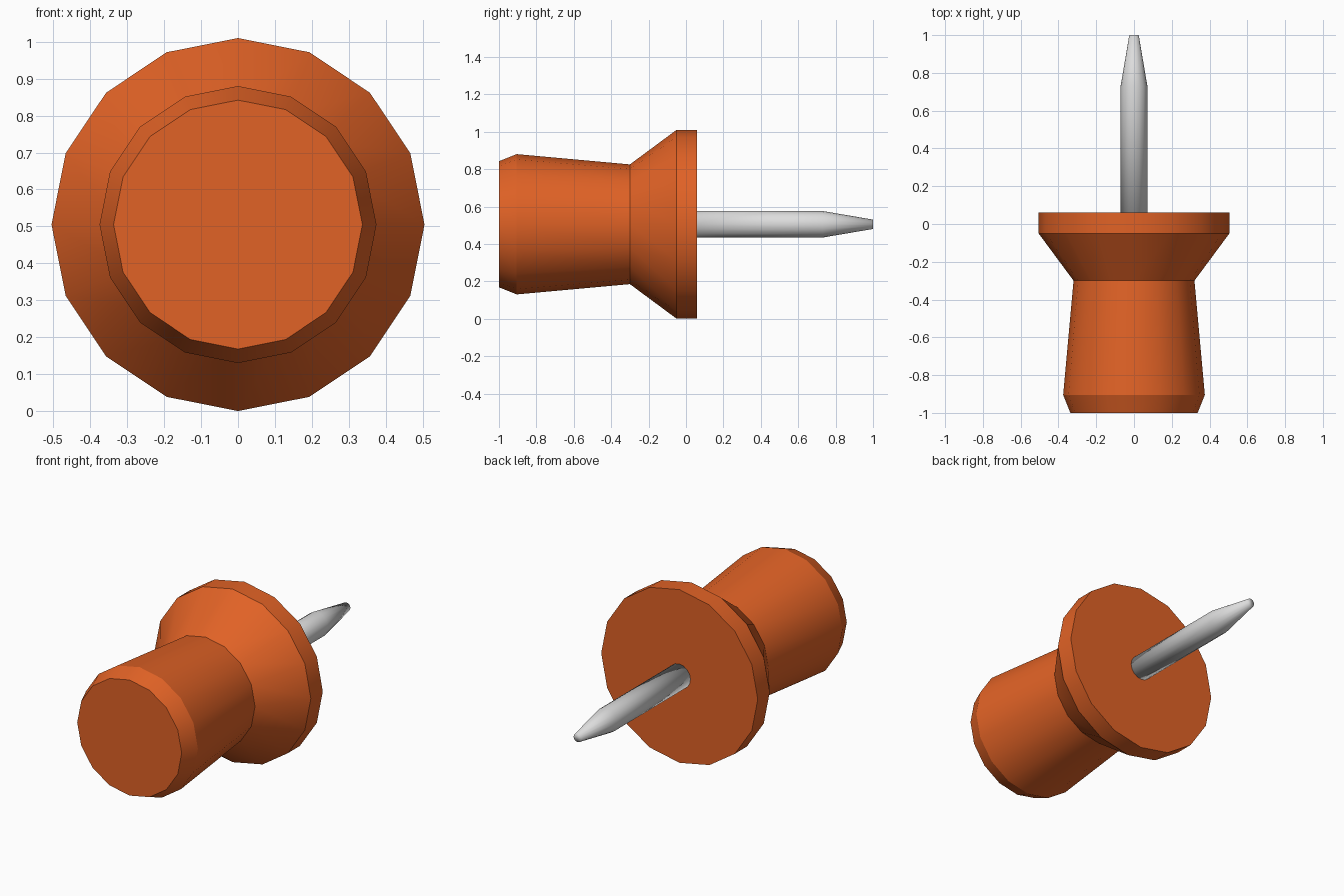
import bpy
import bmesh
import math

cube = bpy.data.objects.get("Cube")
if cube:
    bpy.data.objects.remove(cube, do_unlink=True)

SIDES = 16
AXIS_Z = 0.505


def make_material(name, color, roughness):
    mat = bpy.data.materials.new(name)
    mat.use_nodes = True
    mat.diffuse_color = color
    bsdf = mat.node_tree.nodes["Principled BSDF"]
    bsdf.inputs["Base Color"].default_value = color
    bsdf.inputs["Roughness"].default_value = roughness
    return mat


def lathe(name, profile, mat, smooth_angle):
    """Turn (y, radius) points around the y axis, closed with flat caps."""
    bm = bmesh.new()
    rings = []
    for y, r in profile:
        angles = [2 * math.pi * i / SIDES for i in range(SIDES)]
        rings.append([bm.verts.new((r * math.sin(a), y, r * math.cos(a))) for a in angles])
    for low, high in zip(rings, rings[1:]):
        for i in range(SIDES):
            j = (i + 1) % SIDES
            bm.faces.new((low[i], low[j], high[j], high[i]))
    bm.faces.new(rings[0])
    bm.faces.new(rings[-1])
    bmesh.ops.recalc_face_normals(bm, faces=bm.faces)
    mesh = bpy.data.meshes.new(name)
    bm.to_mesh(mesh)
    bm.free()
    mesh.materials.append(mat)
    obj = bpy.data.objects.new(name, mesh)
    obj.location.z = AXIS_Z
    bpy.context.collection.objects.link(obj)
    bpy.ops.object.select_all(action="DESELECT")
    obj.select_set(True)
    bpy.context.view_layer.objects.active = obj
    bpy.ops.object.shade_smooth_by_angle(angle=math.radians(smooth_angle))
    return obj


orange = make_material("orange plastic", (0.75, 0.122, 0.019, 1), 0.5)
steel = make_material("light grey metal", (0.72, 0.72, 0.72, 1), 0.4)

# Grip: chamfered end, tapered waist, flared collar and rim
lathe("grip", [(-1.0, 0.337), (-0.905, 0.375), (-0.3, 0.32),
               (-0.05, 0.505), (0.06, 0.505)], orange, 25)

# Pin: straight shaft set into the rim, tapering to a blunt tip
lathe("pin", [(0.04, 0.071), (0.73, 0.071), (1.0, 0.025)], steel, 100)
